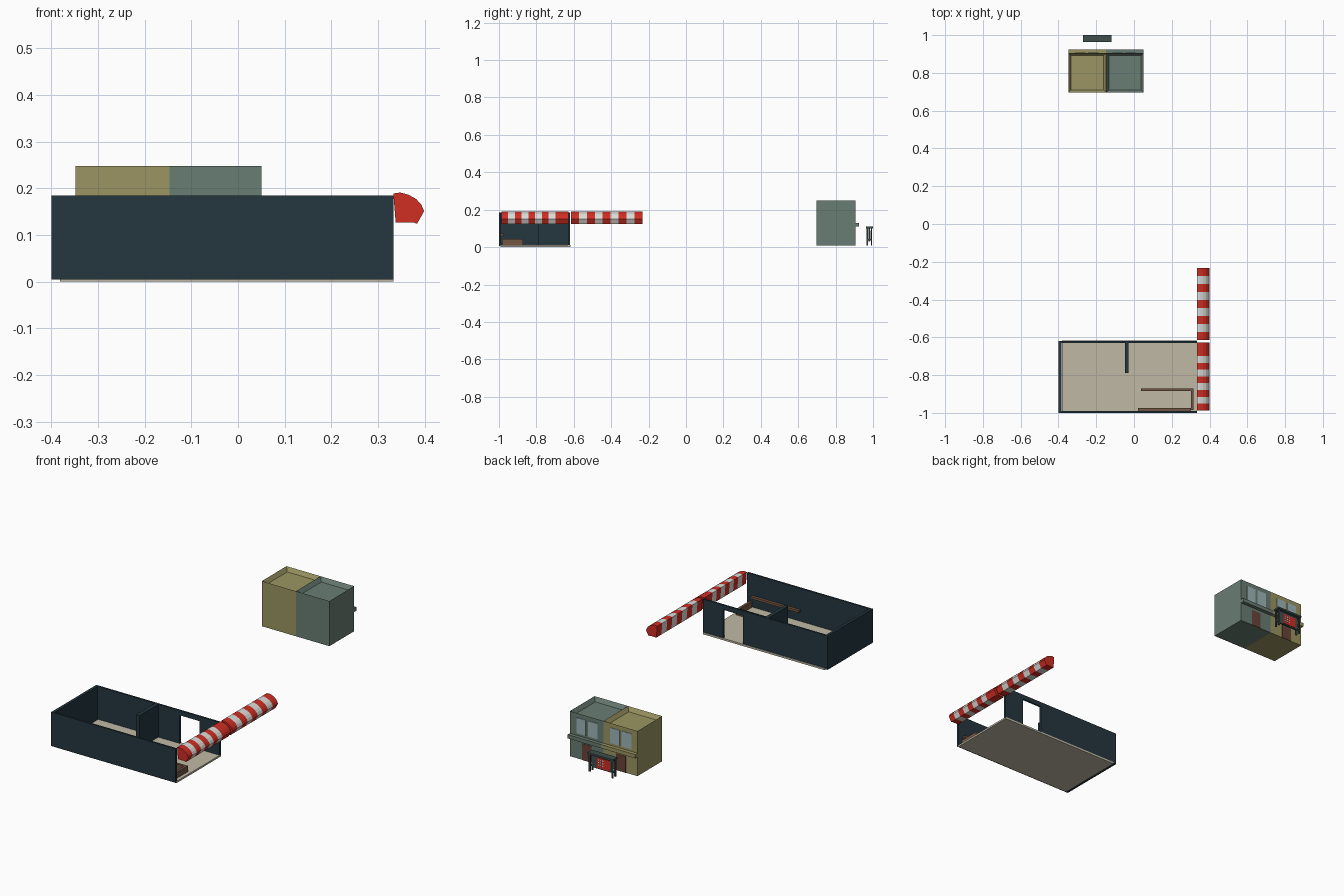
import bpy, bmesh, math
from mathutils import Vector

cube = bpy.data.objects.get("Cube")
if cube:
    bpy.data.objects.remove(cube, do_unlink=True)


def material(name, rgb):
    """Flat colour given as 0-255 display values, stored as linear."""
    lin = [((c / 255 + 0.055) / 1.055) ** 2.4 for c in rgb] + [1]
    m = bpy.data.materials.new(name)
    m.use_nodes = True
    m.diffuse_color = lin
    m.node_tree.nodes["Principled BSDF"].inputs["Base Color"].default_value = lin
    return m


TEAL = material("dark teal wall", (36, 55, 62))
STONE = material("beige floor", (192, 185, 165))
WOOD = material("counter brown", (116, 86, 68))
RED = material("awning red", (208, 46, 36))
WHITE = material("awning white", (220, 220, 217))
OLIVE = material("olive wall", (155, 149, 98))
SAGE = material("sage wall", (105, 125, 115))
GLASS = material("window glass", (158, 182, 186))
DOOR = material("door brown", (104, 68, 56))
SLATE = material("shelter slate", (62, 78, 76))


def finish(name, bm, mats):
    bmesh.ops.recalc_face_normals(bm, faces=bm.faces)
    me = bpy.data.meshes.new(name)
    bm.to_mesh(me)
    bm.free()
    for m in mats:
        me.materials.append(m)
    ob = bpy.data.objects.new(name, me)
    bpy.context.scene.collection.objects.link(ob)
    return ob


def add_box(bm, x, y, z):
    verts = bmesh.ops.create_cube(bm, size=1)["verts"]
    for v in verts:
        v.co = Vector(sum(r) / 2 + c * (r[1] - r[0]) for c, r in zip(v.co, (x, y, z)))
    return verts


def box(name, mat, x, y, z):
    bm = bmesh.new()
    add_box(bm, x, y, z)
    return finish(name, bm, [mat])


# Shop: floor slab and open-topped walls, open on its left side
LEFT, RIGHT, BACK, FRONT = 0.333, -0.4, -0.62, -1.0
WALL = (0.005, 0.185)
box("shop_floor", STONE, (-0.382, LEFT), (-0.992, -0.617), (0, 0.01))
box("shop_front_wall", TEAL, (RIGHT, LEFT), (FRONT, -0.99), WALL)
box("shop_side_wall", TEAL, (RIGHT, -0.385), (-0.99, -0.63), WALL)
box("shop_back_wall", TEAL, (RIGHT, 0.098), (-0.63, BACK), WALL)
box("shop_back_pier", TEAL, (0.215, LEFT), (-0.63, BACK), WALL)
box("shop_door_header", TEAL, (0.098, 0.215), (-0.63, BACK), (0.16, 0.185))
box("shop_partition", TEAL, (-0.048, -0.028), (-0.79, -0.63), WALL)

# Counter wrapping the corner, with a shelf on the front wall
box("counter_long", WOOD, (0.037, 0.315), (-0.885, -0.872), (0.01, 0.042))
box("counter_end", WOOD, (0.302, 0.315), (-0.985, -0.885), (0.01, 0.042))
box("wall_shelf", WOOD, (0.02, 0.302), (-0.99, -0.975), (0.06, 0.072))


# Striped awnings: one rounded profile swept along y
def awning(name, cuts):
    profile = [(0.338, 0.127), (0.333, 0.189), (0.348, 0.191), (0.366, 0.186),
               (0.382, 0.177), (0.393, 0.165), (0.399, 0.151), (0.384, 0.124),
               (0.376, 0.127)]
    bm = bmesh.new()
    rings = [[bm.verts.new((x, y, z)) for x, z in profile] for y in cuts]
    n = len(profile)
    for s, (a, b) in enumerate(zip(rings, rings[1:])):
        for i in range(n):
            j = (i + 1) % n
            bm.faces.new((a[i], a[j], b[j], b[i])).material_index = s % 2
    for ring in (rings[0], rings[-1]):
        bm.faces.new(ring)
    return finish(name, bm, [RED, WHITE])


awning("awning_front", [-0.987 + 0.036 * i for i in range(9)] + [-0.628])
awning("awning_back", [-0.615 + 0.0424 * i for i in range(10)])


# Paired houses with sunken roofs, back ledge, windows and doors
def house(name, mat, x, windows, door):
    bm = bmesh.new()
    add_box(bm, x, (0.697, 0.905), (0.008, 0.248))
    bm.faces.ensure_lookup_table()
    top = max(bm.faces, key=lambda f: f.calc_center_median().z)
    bmesh.ops.inset_region(bm, faces=[top], thickness=0.019)
    for v in top.verts:
        v.co.z -= 0.022
    finish(name + "_body", bm, [mat])
    box(name + "_ledge", mat, x, (0.905, 0.924), (0.11, 0.13))
    for i, w in enumerate(windows):
        box(f"{name}_window_{i + 1}", GLASS, w, (0.903, 0.907), (0.142, 0.224))
    box(name + "_door", DOOR, door, (0.903, 0.907), (0.008, 0.095))


house("olive_house", OLIVE, (-0.348, -0.147),
      [(-0.244, -0.187), (-0.313, -0.256)], (-0.28, -0.222))
house("sage_house", SAGE, (-0.147, 0.05),
      [(-0.044, 0.009), (-0.113, -0.058)], (-0.078, -0.022))

# Small street shelter with a red poster
box("shelter_roof", SLATE, (-0.27, -0.12), (0.963, 1.0), (0.1, 0.11))
for side, x in (("right", -0.266), ("left", -0.132)):
    for end, y in (("front", 0.966), ("back", 0.988)):
        box(f"shelter_{side}_{end}_post", SLATE, (x, x + 0.008), (y, y + 0.007), (0.008, 0.1))
    box(f"shelter_{side}_rail", SLATE, (x, x + 0.008), (0.973, 0.988), (0.035, 0.042))
box("shelter_panel", SLATE, (-0.258, -0.132), (0.976, 0.984), (0.03, 0.1))
box("shelter_poster", RED, (-0.242, -0.165), (0.983, 0.986), (0.036, 0.09))
bm = bmesh.new()
for row in range(3):
    for col in range(3):
        x, z = -0.205 + 0.013 * col, 0.05 + 0.013 * row
        add_box(bm, (x, x + 0.007), (0.985, 0.987), (z, z + 0.006))
finish("poster_squares", bm, [WHITE])
